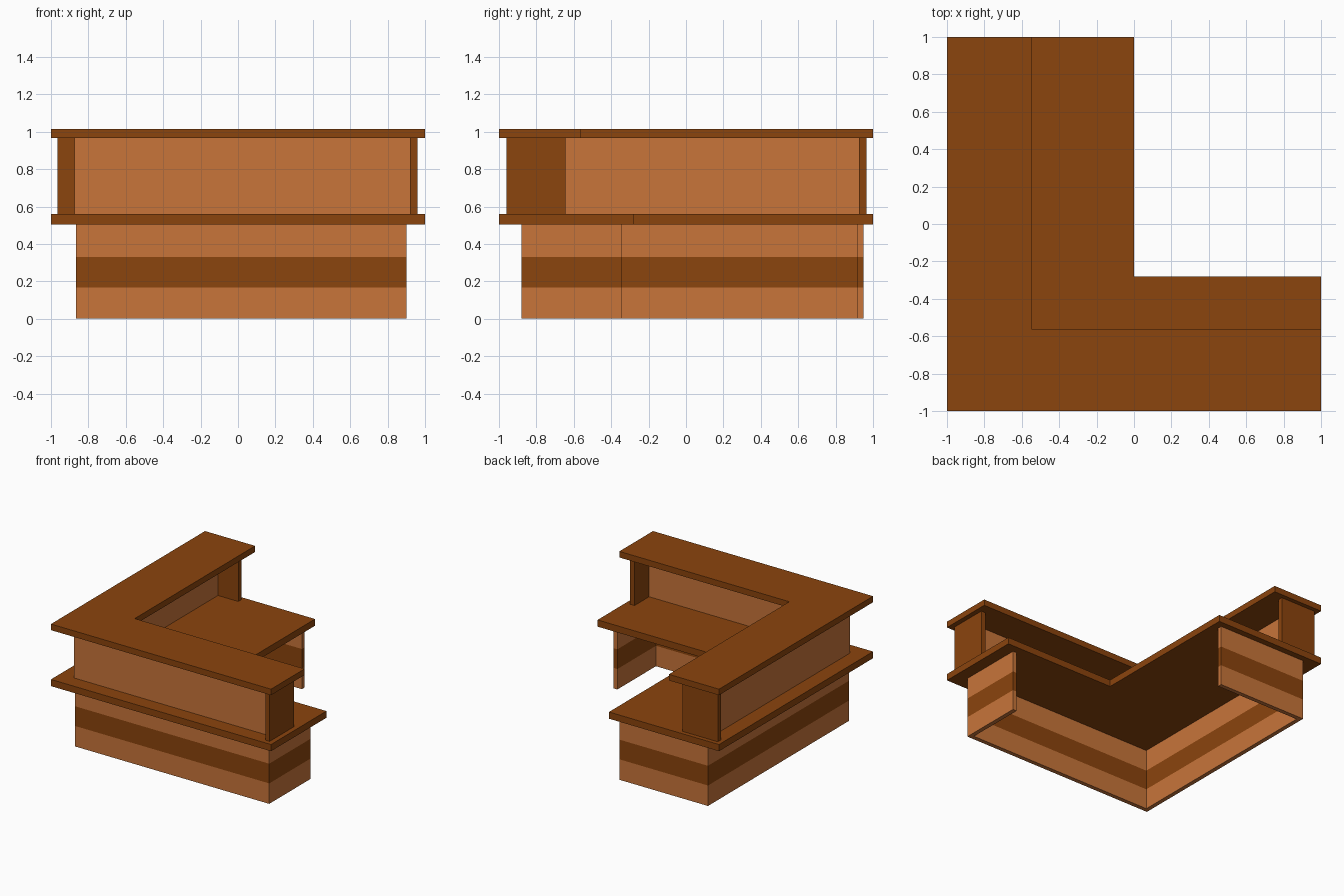
import bpy, bmesh

if "Cube" in bpy.data.objects:
    bpy.data.objects.remove(bpy.data.objects["Cube"])


def material(name, rgb):
    m = bpy.data.materials.new(name)
    m.diffuse_color = (*rgb, 1)
    m.use_nodes = True
    m.node_tree.nodes["Principled BSDF"].inputs["Base Color"].default_value = m.diffuse_color
    return m


DARK = material("dark wood", (0.258, 0.058, 0.004))
LIGHT = material("light wood", (0.578, 0.178, 0.042))


def prism(name, outline, z0, z1, mats, band=None):
    """Extrude a plan outline; optionally cut a stripe between two heights."""
    bm = bmesh.new()
    base = bm.faces.new([bm.verts.new((x, y, z0)) for x, y in outline])
    ext = bmesh.ops.extrude_face_region(bm, geom=[base], use_keep_orig=True)
    for v in ext["geom"]:
        if isinstance(v, bmesh.types.BMVert):
            v.co.z = z1
    for z in band or ():
        bmesh.ops.bisect_plane(bm, geom=bm.verts[:] + bm.edges[:] + bm.faces[:],
                               plane_co=(0, 0, z), plane_no=(0, 0, 1))
    bmesh.ops.recalc_face_normals(bm, faces=bm.faces[:])
    if band:
        for f in bm.faces:
            if band[0] < f.calc_center_median().z < band[1]:
                f.material_index = 1
    mesh = bpy.data.meshes.new(name)
    bm.to_mesh(mesh)
    bm.free()
    for m in mats:
        mesh.materials.append(m)
    ob = bpy.data.objects.new(name, mesh)
    bpy.context.collection.objects.link(ob)
    return ob


def ell(x0, y0, x1, y1, xi, yi):
    """L-shaped outline: outer corner, far ends, inner corner."""
    return [(x0, y0), (x1, y0), (x1, yi), (xi, yi), (xi, y1), (x0, y1)]


def rect(x0, y0, x1, y1):
    return [(x0, y0), (x1, y0), (x1, y1), (x0, y1)]


# Striped base: two long outer walls with a return panel at each end
T = 0.035
base = [(-0.865, -0.88), (0.90, -0.88), (0.90, -0.345), (0.90 - T, -0.345),
        (0.90 - T, -0.88 + T), (-0.865 + T, -0.88 + T), (-0.865 + T, 0.95 - T),
        (-0.06, 0.95 - T), (-0.06, 0.95), (-0.865, 0.95)]
prism("base_walls", base, 0, 0.505, [LIGHT, DARK], (0.168, 0.33))

# Wide worktop and narrow raised counter
prism("worktop", ell(-1, -1, 1, 1, 0, -0.28), 0.505, 0.56, [DARK])
prism("raised_counter", ell(-1, -1, 1, 1, -0.545, -0.563), 0.965, 1.015, [DARK])

# Upper screen wall and its dark end panels
prism("upper_screen", ell(-0.875, -0.88, 0.92, 0.925, -0.83, -0.835), 0.56, 0.965, [LIGHT])
prism("right_end_panel", rect(0.92, -0.96, 0.96, -0.645), 0.56, 0.965, [DARK])
prism("back_end_panel", rect(-0.965, 0.925, -0.645, 0.965), 0.56, 0.965, [DARK])
